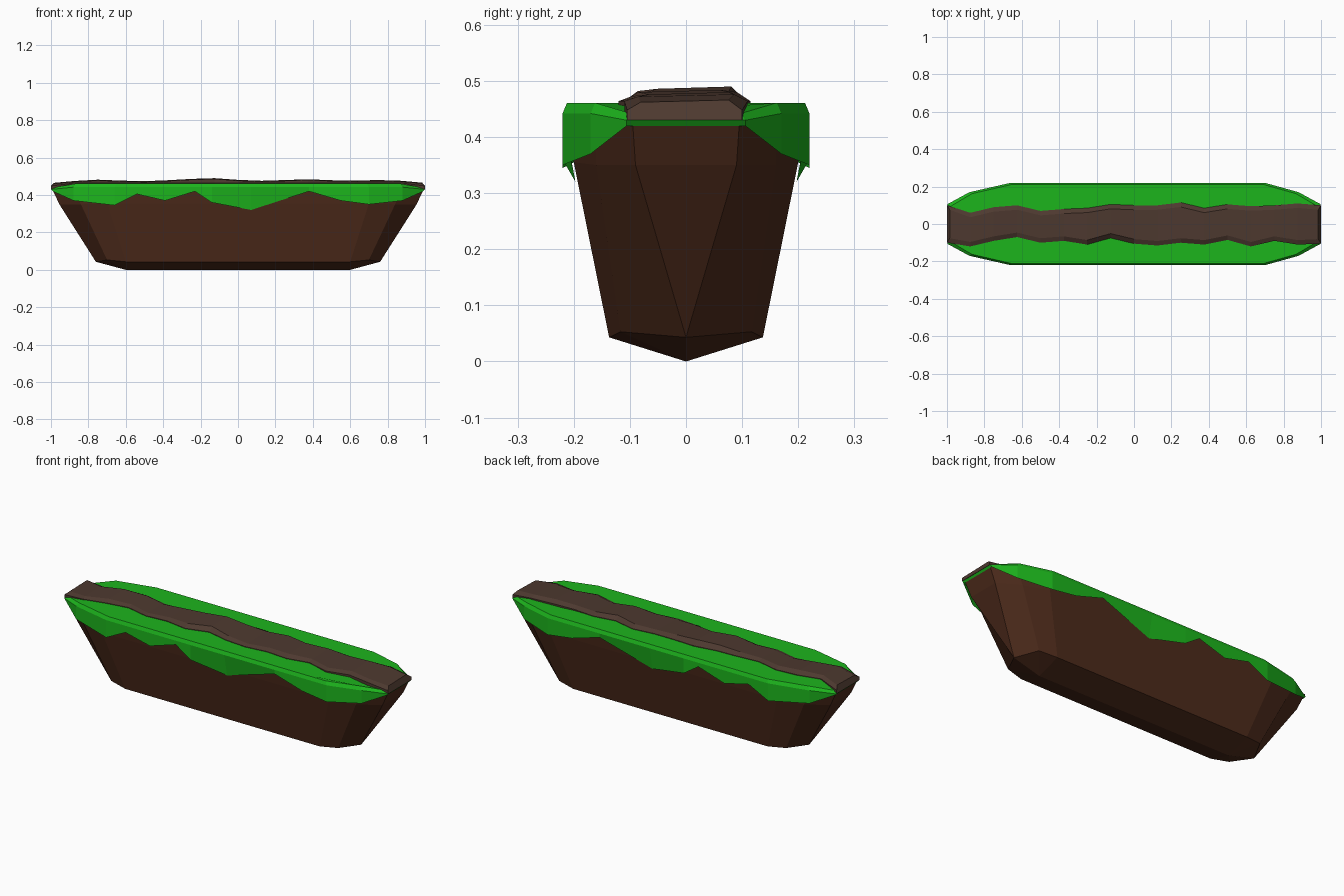
import bpy, bmesh

if "Cube" in bpy.data.objects:
    bpy.data.objects.remove(bpy.data.objects["Cube"])


def make_object(name, rings, color, closed=True, cap_first=True, cap_last=True):
    """Skin a list of equal-length point rings into a flat-shaded object."""
    bm = bmesh.new()
    vs = [[bm.verts.new(p) for p in ring] for ring in rings]
    n = len(rings[0])
    for a, b in zip(vs, vs[1:]):
        for i in range(n if closed else n - 1):
            j = (i + 1) % n
            bm.faces.new((a[i], a[j], b[j], b[i]))
    if cap_first:
        bm.faces.new(vs[0])
    if cap_last:
        bm.faces.new(vs[-1])
    bmesh.ops.remove_doubles(bm, verts=bm.verts, dist=0.0005)
    bmesh.ops.recalc_face_normals(bm, faces=bm.faces)
    me = bpy.data.meshes.new(name)
    bm.to_mesh(me)
    bm.free()
    ob = bpy.data.objects.new(name, me)
    bpy.context.collection.objects.link(ob)
    mat = bpy.data.materials.new(name + "_material")
    mat.diffuse_color = (*color, 1)
    mat.use_nodes = True
    mat.node_tree.nodes["Principled BSDF"].inputs["Base Color"].default_value = mat.diffuse_color
    me.materials.append(mat)
    return ob


def mirror_ring(half):
    """Front-side points from -x to +x, completed by their copy on the back."""
    return [(x, -y, z) for x, y, z in half] + [(x, y, z) for x, y, z in reversed(half)]


def quarter_ring(quarter):
    """Points from the +x end inward, mirrored in x and y."""
    return mirror_ring([(-x, y, z) for x, y, z in quarter] + list(reversed(quarter)))


# Soil body: tapering hull that ends in a keel
make_object("soil_body", [
    quarter_ring([(0.99, 0.095, 0.425), (0.88, 0.163, 0.43), (0.7, 0.21, 0.43)]),
    quarter_ring([(0.955, 0.09, 0.35), (0.84, 0.16, 0.35), (0.7, 0.2, 0.355)]),
    quarter_ring([(0.76, 0, 0.043), (0.70, 0.117, 0.053), (0.6, 0.137, 0.043)]),
    quarter_ring([(0.6, 0, 0)] * 3),
], (0.075, 0.024, 0.011), cap_last=False)

# Grass cap: flat top, small bevel, ragged hanging edge
edge = [(-0.99, 0.42), (-0.88, 0.37), (-0.66, 0.345), (-0.54, 0.405), (-0.39, 0.37),
        (-0.23, 0.42), (-0.14, 0.36), (0.07, 0.32), (0.38, 0.42), (0.55, 0.37),
        (0.7, 0.35), (0.88, 0.37), (0.99, 0.42)]


def half_width(x):
    x = abs(x)
    if x > 0.88:
        return 0.1 + (1 - x) / 0.12 * 0.07
    return min(0.22, 0.17 + (0.88 - x) / 0.18 * 0.05)


low, side, top = [], [], []
for x, z in edge:
    w = half_width(x)
    end = abs(x) > 0.95
    low.append((x, 0.197 if z < 0.33 else w, z))
    side.append((x * 1.008 if end else x, w, 0.43 if end else 0.442))
    top.append((x * 0.985, w - 0.008, 0.442 if end else 0.461))
make_object("grass_cap", [mirror_ring(r) for r in (low, side, top)],
            (0.012, 0.46, 0.012), cap_first=False)

# Dirt path: uneven bevelled strip along the top
back = [.1, .06, .09, .1, .07, .08, .085, .105, .1, .1, .115, .085, .105, .095, .1, .11, .1]
front = [.1, .12, .09, .07, .1, .09, .11, .075, .105, .115, .1, .11, .085, .12, .09, .11, .105]
height = [.465, .475, .482, .477, .474, .479, .486, .49, .481, .476, .48, .484, .479, .477, .48, .476, .466]
sections = []
for i, (b, f, h) in enumerate(zip(back, front, height)):
    x = -1 + i / 8
    end = i in (0, 16)
    base, mid = (0.43, 0.448) if end else (0.445, 0.464)
    xt = x * 0.985 if end else x
    sections.append([(x, -f, base), (x, -f, mid), (xt, 0.024 - f, h - 0.004),
                     (xt, b - 0.024, h), (x, b, mid), (x, b, base)])
make_object("dirt_path", sections, (0.075, 0.041, 0.029))
